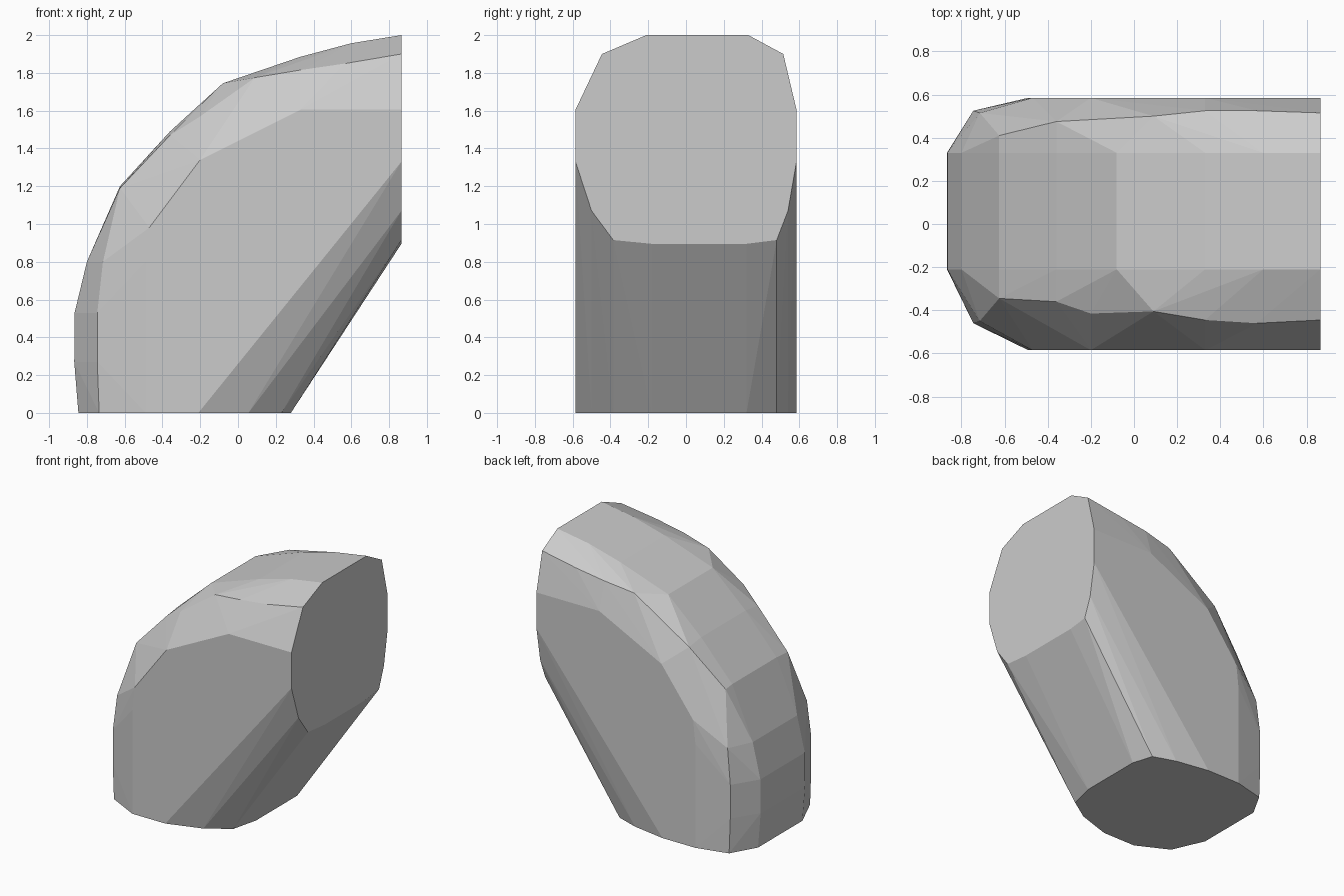
import bpy, bmesh

# Curved outer ridge, side profile (x, z); flat strip between y = -0.21 and 0.33
ridge = [(-0.845, 0), (-0.867, 0.27), (-0.865, 0.53), (-0.80, 0.80), (-0.625, 1.20),
         (-0.36, 1.49), (-0.08, 1.745), (0.33, 1.885), (0.60, 1.957), (0.865, 2.0)]

# Shoulder bevel (x, z, front y, back y)
shoulder = [(-0.735, 0, -0.46, 0.525), (-0.745, 0.27, -0.46, 0.525),
            (-0.745, 0.53, -0.46, 0.525), (-0.715, 0.80, -0.45, 0.515),
            (-0.625, 1.19, -0.345, 0.41), (-0.36, 1.47, -0.36, 0.475),
            (-0.20, 1.57, -0.415, 0.48), (0.09, 1.775, -0.405, 0.50),
            (0.33, 1.815, -0.445, 0.525), (0.57, 1.85, -0.46, 0.525),
            (0.865, 1.90, -0.445, 0.515)]

# Flat side panels (x, z) at y = +-0.585
side = [(-0.49, 0), (-0.49, 0.80), (-0.47, 0.98), (-0.20, 1.34), (0.33, 1.605),
        (0.865, 1.605), (0.865, 1.33), (-0.21, 0)]

# Sloped underside facets: x on the base, z on the end face, front y, back y
under = [(0.055, 1.07, -0.50, 0.54), (0.23, 0.915, -0.385, 0.48),
         (0.28, 0.895, -0.18, 0.32)]

pts = [(x, y, z) for x, z in ridge for y in (-0.21, 0.33)]
pts += [(x, y, z) for x, z, f, b in shoulder for y in (f, b)]
pts += [(x, y, z) for x, z in side for y in (-0.585, 0.585)]
for bx, ez, f, b in under:
    for y in (f, b):
        pts += [(bx, y, 0), (0.865, y, ez)]

# Faceted block wrapped around all the profiles
bm = bmesh.new()
for p in pts:
    bm.verts.new(p)
bmesh.ops.convex_hull(bm, input=bm.verts[:])
bmesh.ops.delete(bm, geom=[v for v in bm.verts if not v.link_faces], context='VERTS')
bmesh.ops.dissolve_limit(bm, angle_limit=0.01, verts=bm.verts[:], edges=bm.edges[:])
bmesh.ops.recalc_face_normals(bm, faces=bm.faces[:])

mesh = bpy.data.meshes.new("faceted_elbow_block")
bm.to_mesh(mesh)
bm.free()
obj = bpy.data.objects.new("faceted_elbow_block", mesh)
bpy.context.collection.objects.link(obj)
